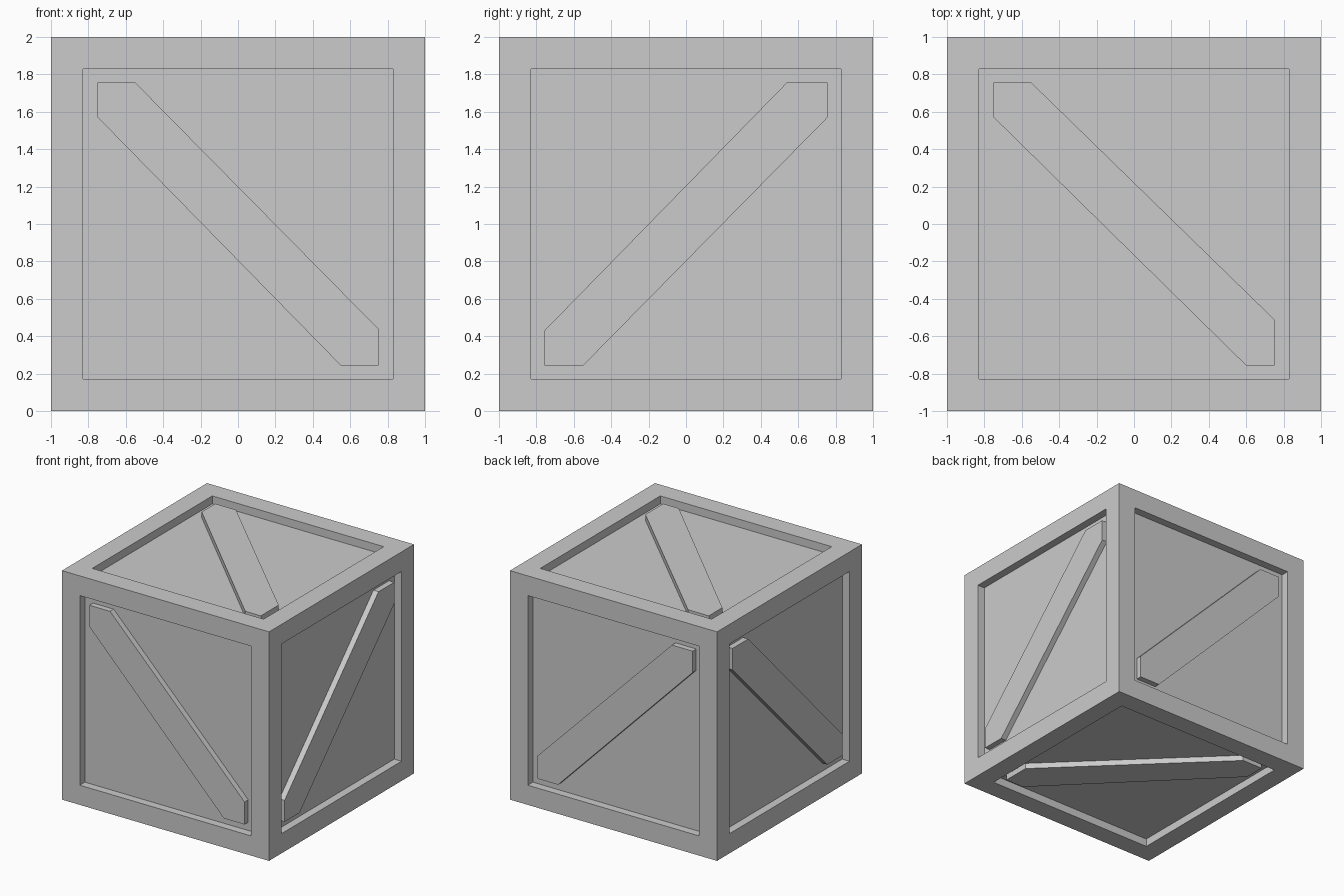
import bpy, bmesh
from mathutils import Vector

if "Cube" in bpy.data.objects:
    bpy.data.objects.remove(bpy.data.objects["Cube"])

WX, W = 0.75, 0.757      # half sizes of the recessed windows (x, and y/z)
PANEL, BRACE = 0.07, 0.02  # depths of panel and brace below the frame


def add_object(name, bm):
    bmesh.ops.recalc_face_normals(bm, faces=bm.faces)
    mesh = bpy.data.meshes.new(name)
    bm.to_mesh(mesh)
    bm.free()
    obj = bpy.data.objects.new(name, mesh)
    bpy.context.collection.objects.link(obj)
    return obj


# crate body: cube with every face inset and sunk to leave a frame
bm = bmesh.new()
bmesh.ops.create_cube(bm, size=2)
sides = list(bm.faces)
bmesh.ops.inset_individual(bm, faces=sides, thickness=1 - W)
for v in bm.verts:
    if abs(abs(v.co.x) - W) < 1e-3:
        v.co.x *= WX / W
for f in sides:
    normal = f.normal.copy()
    res = bmesh.ops.extrude_discrete_faces(bm, faces=[f])
    bmesh.ops.translate(bm, verts=res["faces"][0].verts, vec=normal * -PANEL)
bmesh.ops.translate(bm, verts=bm.verts, vec=(0, 0, 1))
add_object("crate_body", bm)


# diagonal brace: strip clipped to the window, extruded out from the panel
def brace(name, outline, place):
    bm = bmesh.new()
    inner, outer = ([bm.verts.new(Vector(place(u, v, 1 - d)) + Vector((0, 0, 1)))
                     for u, v in outline] for d in (PANEL, BRACE))
    bm.faces.new(inner)
    bm.faces.new(outer)
    n = len(outline)
    for i in range(n):
        j = (i + 1) % n
        bm.faces.new((inner[i], inner[j], outer[j], outer[i]))
    add_object(name, bm)


def strip(w, a, b, c, d):
    return [(-w, W), (a, W), (w, b), (w, -W), (c, -W), (-w, d)]


front = strip(WX, -0.55, -0.56, 0.55, 0.57)
side = strip(W, -0.54, -0.57, 0.55, 0.57)
top = strip(WX, -0.55, -0.51, 0.60, 0.57)
bottom = strip(WX, -0.55, -0.51, 0.57, 0.57)

brace("front_brace", front, lambda u, v, h: (u, -h, v))
brace("back_brace", front, lambda u, v, h: (u, h, v))
brace("right_brace", side, lambda u, v, h: (h, -u, v))
brace("left_brace", side, lambda u, v, h: (-h, -u, v))
brace("top_brace", top, lambda u, v, h: (u, v, h))
brace("bottom_brace", bottom, lambda u, v, h: (u, v, -h))
